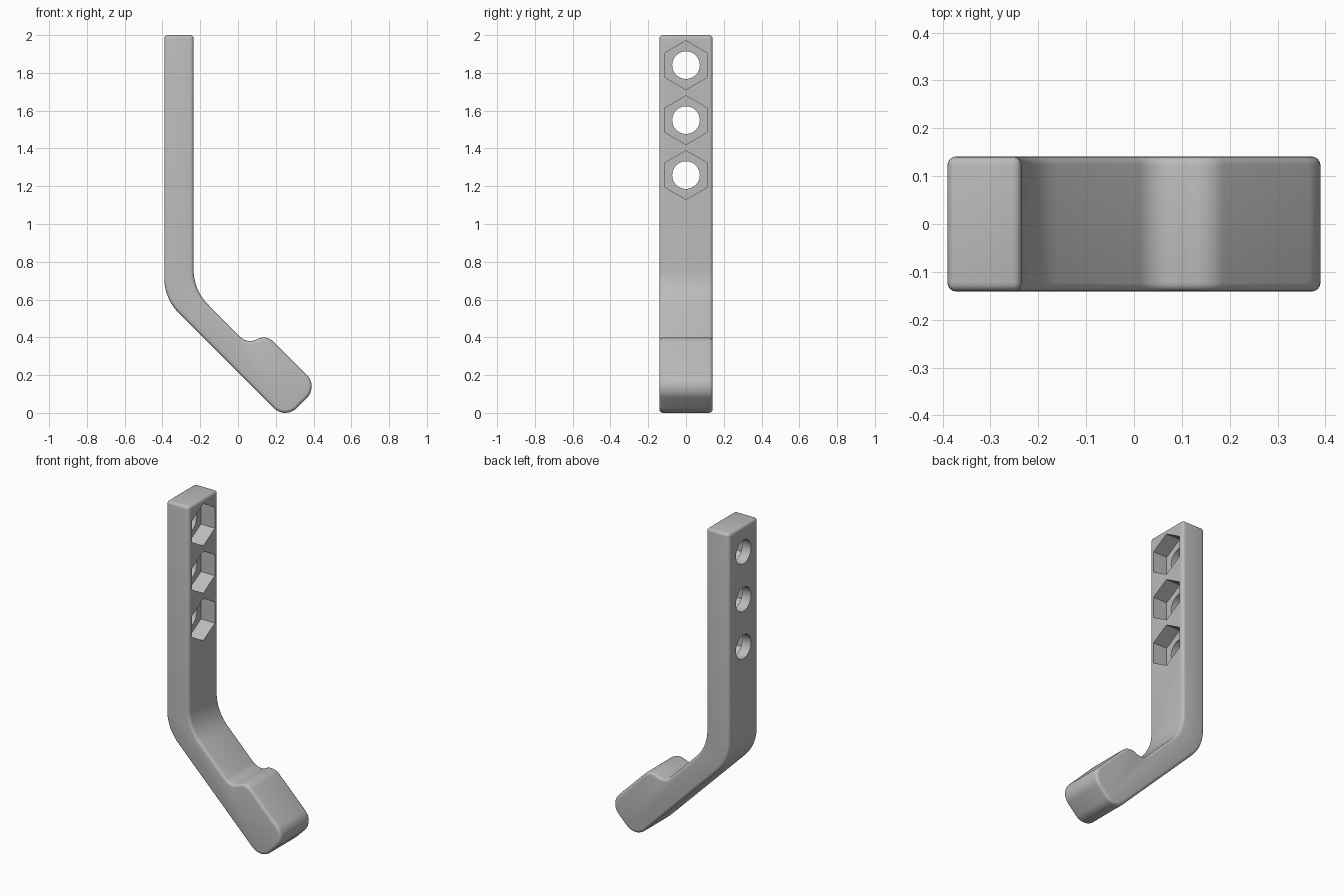
import bpy
import bmesh
from math import sin, cos, tan, radians, pi
from mathutils import Vector, Matrix

cube = bpy.data.objects.get("Cube")
if cube:
    bpy.data.objects.remove(cube, do_unlink=True)

HALF_WIDTH = 0.141
BACK, FACE = -0.39, -0.235     # x of the two upright faces
HOLE_HEIGHTS = (1.841, 1.55, 1.259)

grey = bpy.data.materials.new("plain grey")
grey.use_nodes = True
colour = (0.5, 0.5, 0.5, 1)
grey.diffuse_color = colour
grey.node_tree.nodes["Principled BSDF"].inputs["Base Color"].default_value = colour


def add_object(name, bm):
    bmesh.ops.recalc_face_normals(bm, faces=bm.faces)
    mesh = bpy.data.meshes.new(name)
    bm.to_mesh(mesh)
    bm.free()
    mesh.materials.append(grey)
    obj = bpy.data.objects.new(name, mesh)
    bpy.context.collection.objects.link(obj)
    return obj


def arc(start, heading, turn, radius, steps=12):
    """Points along an arc that leaves start at a heading and turns by an angle."""
    side = 1 if turn > 0 else -1
    normal = Vector((-sin(heading), cos(heading))) * side
    centre = start + normal * radius
    return [centre + Matrix.Rotation(turn * i / steps, 2) @ (start - centre)
            for i in range(steps + 1)]


def fillet(corner, heading, turn, radius, steps=12):
    """Round a corner that is reached while travelling along a heading."""
    run = radius * tan(abs(turn) / 2)
    start = corner - Vector((cos(heading), sin(heading))) * run
    return arc(start, heading, turn, radius, steps)


def diagonal(total, difference):
    """Point where x + z and x - z have the given values."""
    return Vector(((total + difference) / 2, (total - difference) / 2))


# Side outline, clockwise: upright, bend, arm, step, padded foot and back
down, slope = radians(-90), radians(-45)
outer, inner, pad, tip = 0.215, 0.415, 0.565, 0.285
outline = [Vector((BACK, 2)), Vector((FACE, 2))]
outline += fillet(Vector((FACE, inner - FACE)), down, radians(45), 0.26)
rise = arc(diagonal(inner, -0.389), slope, radians(74), 0.073)
outline += rise
outline += arc(rise[-1], slope + radians(74), radians(-74), 0.073)[1:]
outline += fillet(diagonal(pad, tip), slope, radians(-90), 0.085)
outline += fillet(diagonal(outer, tip), radians(-135), radians(-90), 0.085)
outline += fillet(Vector((BACK, outer - BACK)), radians(135), radians(-45), 0.26)

# Hook body, extruded across its width
bm = bmesh.new()
face = bm.faces.new([bm.verts.new((p.x, -HALF_WIDTH, p.y)) for p in outline])
sweep = bmesh.ops.extrude_face_region(bm, geom=[face])
moved = [v for v in sweep["geom"] if isinstance(v, bmesh.types.BMVert)]
bmesh.ops.translate(bm, verts=moved, vec=(0, 2 * HALF_WIDTH, 0))
hook = add_object("hook_body", bm)

bevel = hook.modifiers.new("soft_edges", "BEVEL")
bevel.width = 0.018
bevel.segments = 4
bevel.limit_method = "ANGLE"
bevel.angle_limit = radians(40)
bevel.use_clamp_overlap = False


def cut(name, sides, radius, x0, x1):
    """Cut a row of prisms running along x, with a corner pointing up."""
    bm = bmesh.new()
    for z in HOLE_HEIGHTS:
        place = (Matrix.Translation(((x0 + x1) / 2, 0, z))
                 @ Matrix.Rotation(pi / 2, 4, "Y"))
        ring = bmesh.ops.create_cone(bm, cap_ends=True, segments=sides,
                                     radius1=radius, radius2=radius, depth=x1 - x0)
        # Turn so a corner lies on the vertical axis
        top = max(ring["verts"], key=lambda v: v.co.x).co
        spin = Matrix.Rotation(-Vector((1, 0)).angle_signed(top.xy) * -1, 4, "Z")
        bmesh.ops.transform(bm, matrix=place @ spin, verts=ring["verts"])
    cutter = add_object(name, bm)
    cutter.hide_render = True
    cutter.hide_set(True)
    cutter.display_type = "WIRE"
    boolean = hook.modifiers.new(name, "BOOLEAN")
    boolean.operation = "DIFFERENCE"
    boolean.solver = "EXACT"
    boolean.object = cutter
    return cutter


# Hexagonal nut pockets on the inner face, round bolt holes right through
cutters = [cut("nut_pocket_cutter", 6, 0.129, FACE - 0.095, FACE + 0.1),
           cut("bolt_hole_cutter", 48, 0.073, BACK - 0.1, FACE + 0.2)]

# Bake the modifiers, then drop the cutters
bpy.context.view_layer.update()
graph = bpy.context.evaluated_depsgraph_get()
baked = bpy.data.meshes.new_from_object(hook.evaluated_get(graph))
hook.modifiers.clear()
hook.data = baked
for cutter in cutters:
    bpy.data.objects.remove(cutter, do_unlink=True)

bpy.ops.object.select_all(action="DESELECT")
hook.select_set(True)
bpy.context.view_layer.objects.active = hook
bpy.ops.object.shade_smooth_by_angle(angle=radians(30))
